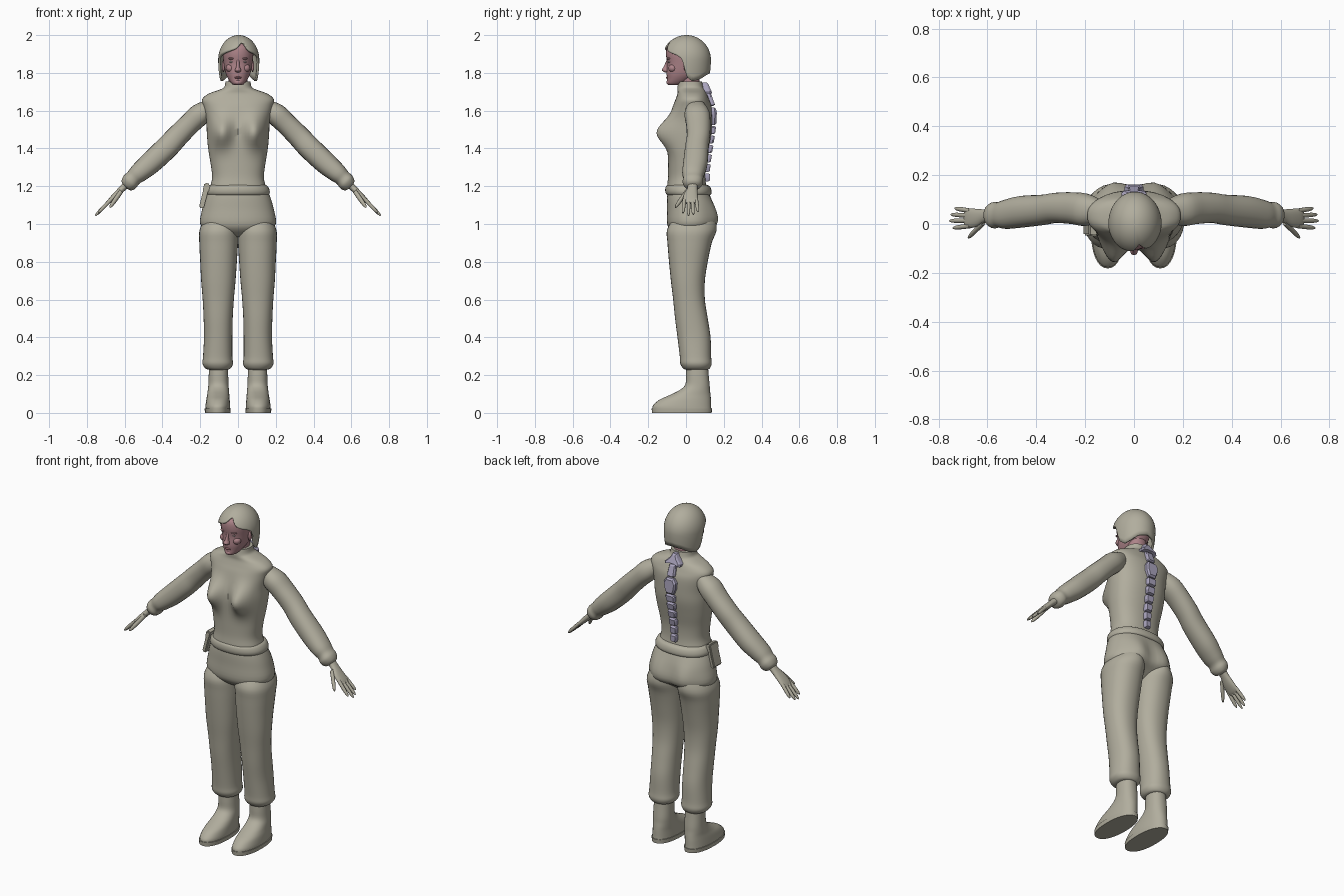
import bpy, bmesh, math
from mathutils import Vector, Matrix

if "Cube" in bpy.data.objects:
    bpy.data.objects.remove(bpy.data.objects["Cube"])


def material(name, rgb):
    m = bpy.data.materials.new(name)
    m.diffuse_color = (*rgb, 1)
    m.use_nodes = True
    m.node_tree.nodes["Principled BSDF"].inputs["Base Color"].default_value = m.diffuse_color
    return m


CLOTH = material("khaki_grey", (0.44, 0.42, 0.34))
SKIN = material("pink_skin", (0.42, 0.23, 0.25))
LIPS = material("dark_pink", (0.33, 0.14, 0.16))
EYES = material("pale_eye", (0.5, 0.42, 0.42))
METAL = material("lavender_grey", (0.40, 0.37, 0.51))


def finish(name, bm, mat, mirror=False, angle=50):
    bmesh.ops.recalc_face_normals(bm, faces=bm.faces)
    me = bpy.data.meshes.new(name)
    bm.to_mesh(me)
    bm.free()
    me.materials.append(mat)
    ob = bpy.data.objects.new(name, me)
    bpy.context.collection.objects.link(ob)
    if mirror:
        ob.modifiers.new("mirror", 'MIRROR').use_mirror_merge = False
    bpy.ops.object.select_all(action='DESELECT')
    ob.select_set(True)
    bpy.context.view_layer.objects.active = ob
    bpy.ops.object.shade_smooth_by_angle(angle=math.radians(angle))
    return ob


def smooth_rows(rows, sub):
    """Catmull-Rom interpolation between cross-section rows."""
    out = []
    for i in range(len(rows) - 1):
        a, b, c, d = (rows[max(0, min(len(rows) - 1, i + k))] for k in (-1, 0, 1, 2))
        for j in range(sub):
            t = j / sub
            out.append([0.5 * (2 * q + (r - p) * t + (2 * p - 5 * q + 4 * r - s) * t * t
                        + (3 * q - p - 3 * r + s) * t ** 3) for p, q, r, s in zip(a, b, c, d)])
    return out + [list(rows[-1])]


def skin_rings(bm, rings):
    n = len(rings[0])
    for a, b in zip(rings, rings[1:]):
        for i in range(n):
            bm.faces.new((a[i], a[(i + 1) % n], b[(i + 1) % n], b[i]))
    bm.faces.new(rings[0])
    bm.faces.new(rings[-1])


def add_loft(bm, rows, n=32, sub=4, power=0.9, shape=None):
    """Rows are (z, x0, x1, y0, y1) bounds of rounded sections."""
    rings = []
    for z, x0, x1, y0, y1 in smooth_rows(rows, sub):
        ring = []
        for i in range(n):
            a = math.tau * i / n
            c, s = math.cos(a), math.sin(a)
            p = Vector(((x0 + x1) / 2 + (x1 - x0) / 2 * math.copysign(abs(c) ** power, c),
                        (y0 + y1) / 2 + (y1 - y0) / 2 * math.copysign(abs(s) ** power, s), z))
            ring.append(bm.verts.new(shape(p) if shape else p))
        rings.append(ring)
    skin_rings(bm, rings)


def loft(name, rows, mat, mirror=False, **kw):
    bm = bmesh.new()
    add_loft(bm, rows, **kw)
    return finish(name, bm, mat, mirror)


def sym(rows):
    return [(z, -w, w, y0, y1) for z, w, y0, y1 in rows]


def ball(name, pos, size, mat, mirror=False):
    bm = bmesh.new()
    bmesh.ops.create_uvsphere(bm, u_segments=16, v_segments=10, radius=1,
                              matrix=Matrix.Translation(pos) @ Matrix.Diagonal((*size, 1)))
    return finish(name, bm, mat, mirror)


def bump(p, x, z, wx, wz):
    return math.exp(-((abs(p.x) - x) / wx) ** 2 - ((p.z - z) / wz) ** 2)


def bust(p):
    if p.y < 0:
        p.y -= 0.078 * bump(p, 0.088, 1.485, 0.055, 0.075) * min(1, -p.y / 0.05)
    return p


def seat(p):
    if p.y > 0.03:
        p.y += 0.026 * bump(p, 0.09, 1.04, 0.06, 0.085) * min(1, (p.y - 0.03) / 0.06)
    return p


# Clothing: top with high collar, trousers, rolled waistband
loft("top", sym([
    (1.17, .152, -.1, .117), (1.2, .146, -.1, .108), (1.25, .137, -.095, .102),
    (1.32, .145, -.095, .105), (1.4, .158, -.095, .12), (1.48, .165, -.09, .135),
    (1.55, .168, -.085, .138), (1.62, .183, -.07, .135), (1.66, .19, -.055, .122),
    (1.69, .155, -.045, .11), (1.71, .1, -.045, .1), (1.725, .073, -.045, .092),
    (1.755, .066, -.04, .085)]), CLOTH, n=64, power=0.85, shape=bust)
loft("waistband", sym([
    (1.15, .14, -.08, .1), (1.155, .163, -.102, .13), (1.175, .168, -.11, .135),
    (1.2, .157, -.106, .125), (1.21, .14, -.09, .1)]), CLOTH, n=48)
loft("hips", sym([
    (1.19, .15, -.095, .11), (1.14, .172, -.1, .13), (1.08, .189, -.1, .145),
    (1.0, .2, -.1, .152), (.96, .15, -.075, .11), (.93, .06, -.03, .07)]),
    CLOTH, n=48, shape=seat)
loft("trouser_leg", [
    (1.04, .015, .17, -.06, .12), (.97, .0, .203, -.1, .15), (.9, .0, .205, -.098, .135),
    (.8, .006, .2, -.09, .115), (.7, .013, .195, -.08, .1), (.6, .022, .187, -.068, .1),
    (.5, .028, .182, -.058, .115), (.4, .03, .18, -.045, .13), (.3, .03, .185, -.033, .133),
    (.26, .027, .188, -.03, .136), (.235, .04, .172, -.015, .125), (.228, .06, .15, 0, .11)],
    CLOTH, True, shape=seat)

# Boots with sole
loft("boot", [
    (.26, .055, .152, .002, .115), (.2, .052, .155, 0, .12), (.15, .05, .157, -.004, .125),
    (.12, .048, .16, -.035, .127), (.095, .046, .163, -.085, .13), (.07, .044, .168, -.14, .132),
    (.04, .042, .172, -.174, .133), (.02, .042, .173, -.178, .134)], CLOTH, True)
loft("sole", [(.024, .038, .177, -.182, .138), (0, .04, .175, -.18, .136)], CLOTH, True, sub=1)

# Arms are built straight down, then swung outwards
P0, D, U = Vector((.2, 0, 1.585)), Vector((.72, 0, -.694)), Vector((.694, 0, .72))


def swing(p):
    return P0 + D * p.z + U * p.x + Vector((0, p.y, 0))


loft("sleeve", [
    (-.07, -.05, .03, .01, .10), (0, -.06, .056, -.008, .125), (.08, -.058, .056, 0, .13),
    (.17, -.062, .056, .004, .128), (.25, -.068, .054, -.005, .12), (.37, -.065, .053, -.015, .115),
    (.45, -.053, .05, -.02, .1), (.49, -.044, .044, -.014, .09), (.52, -.048, .044, -.018, .09),
    (.545, -.04, .034, -.005, .078), (.555, -.02, .02, .01, .06)], CLOTH, True, n=24, shape=swing)

# Hands: palm, four fingers and thumb
bm = bmesh.new()
add_loft(bm, [(.54, -.02, .02, .01, .062), (.575, -.017, .017, .006, .06),
              (.62, -.017, .015, -.012, .062), (.665, -.013, .011, -.016, .064),
              (.685, -.007, .006, -.01, .058)], n=20, shape=swing)


def finger(a, b, r):
    a, b = Vector(a), Vector(b)
    rows = []
    for t, k in ((0, 1), (.5, 1), (.85, .8), (1, .3)):
        x, y, z = a.lerp(b, t)
        rows.append((z, x - r * k, x + r * k, y - r * k, y + r * k))
    add_loft(bm, rows, n=10, sub=2, power=1, shape=swing)


for y0, y1, tip in ((-.008, -.016, .755), (.014, .013, .775), (.034, .039, .768), (.054, .064, .745)):
    finger((0, y0, .655), (-.004, y1, tip), .0098)
finger((-.006, .005, .585), (-.026, -.056, .69), .012)
finish("hand", bm, CLOTH, True)

# Head, neck and face
loft("neck", sym([(1.70, .052, -.025, .075), (1.76, .05, -.03, .072), (1.82, .05, -.03, .075)]), SKIN)
loft("head", sym([
    (1.735, .02, -.088, -.04), (1.745, .035, -.1, -.005), (1.77, .053, -.1, .035),
    (1.80, .066, -.103, .075), (1.85, .076, -.1, .1), (1.9, .081, -.106, .11),
    (1.94, .074, -.098, .1), (1.97, .045, -.06, .07)]), SKIN)
loft("nose", sym([
    (1.803, .008, -.112, -.085), (1.808, .015, -.122, -.085), (1.817, .016, -.128, -.085),
    (1.835, .009, -.117, -.085), (1.87, .007, -.102, -.085)]), SKIN, n=12)
ball("eye", (.032, -.085, 1.858), (.013, .011, .006), EYES, True)
ball("brow", (.033, -.088, 1.876), (.019, .015, .006), SKIN, True)
ball("cheek", (.04, -.07, 1.825), (.025, .024, .022), SKIN, True)
ball("lips", (0, -.094, 1.775), (.02, .013, .007), LIPS)
ball("chin", (0, -.088, 1.75), (.022, .016, .014), SKIN)
ball("ear", (.077, .005, 1.835), (.009, .017, .03), SKIN, True)

# Hair: a dome whose lower edge height depends on the direction
EDGE = [(0, 1.935), (35, 1.915), (65, 1.895), (80, 1.875), (90, 1.78), (105, 1.755),
        (125, 1.765), (150, 1.79), (180, 1.80)]


def interp(table, t):
    for (a, p), (b, q) in zip(table, table[1:]):
        if t <= b:
            return p + (q - p) * (t - a) / (b - a)
    return table[-1][1]


bm = bmesh.new()
rings, N, M = [], 72, 18
for j in range(1, M + 1):
    ring = []
    for i in range(N):
        deg = (i + .5) * 360 / N
        off = (deg - 14 + 180) % 360 - 180  # parting lies to one side
        side = abs((deg + 180) % 360 - 180)
        low = interp(EDGE, side) + .035 * math.exp(-(off / 13) ** 2)
        rel = (low - 1.87) / (.13 if low > 1.87 else .26)
        phi = j / M * math.acos(rel)
        z = math.cos(phi)
        z = 1.87 + z * (.13 if z > 0 else .26)
        a = math.radians(deg)
        r = math.sin(phi) * (1 - .025 * math.exp(-(off / 5) ** 2))
        ring.append(bm.verts.new((.004 + .109 * r * math.sin(a), .002 - .13 * r * math.cos(a), z)))
    rings.append(ring)
skin_rings(bm, rings)
bm.faces.ensure_lookup_table()
bmesh.ops.delete(bm, geom=[bm.faces[-1]], context='FACES_ONLY')
hair = finish("hair", bm, CLOTH)
shell = hair.modifiers.new("thickness", 'SOLIDIFY')
shell.thickness, shell.offset = .012, -1

# Spine plates that follow the back
BACK = [(1.2, .104), (1.3, .105), (1.4, .12), (1.5, .136), (1.6, .137), (1.66, .123), (1.76, .088)]


def spine_plate(name, half, depth=.022):
    bm = bmesh.new()
    outline = half + [(-x, z) for x, z in reversed(half)]
    zm = sum(z for _, z in half) / len(half)
    rings = [[bm.verts.new((x * k, interp(BACK, z) + d, zm + (z - zm) * k)) for x, z in outline]
             for d, k in ((-.015, 1), (depth * .6, 1), (depth, .8))]
    skin_rings(bm, rings)
    finish(name, bm, METAL, angle=25)


spine_plate("spine_top", [(.012, 1.75), (.022, 1.73), (.052, 1.70), (.05, 1.688), (.018, 1.697)], .026)
spine_plate("spine_neck", [(.018, 1.692), (.02, 1.685), (.024, 1.63), (.018, 1.625)])
spine_plate("spine_shield", [(.024, 1.618), (.038, 1.595), (.036, 1.56), (.022, 1.525)], .026)
for k in range(6):
    z, w = 1.518 - k * .05, .03 - k * .0022
    spine_plate("spine_plate", [(w * .85, z), (w, z - .008), (w * .9, z - .036), (w * .75, z - .042)])

# Hip pouch with flap, hanging from the waistband
for name, size, dz, dx in (("pouch", (.026, .075, .135), 0, 0), ("pouch_flap", (.032, .08, .045), .045, 0)):
    bm = bmesh.new()
    place = Matrix.Translation((-.178, -.01, 1.15)) @ Matrix.Rotation(.25, 4, 'Y')
    bmesh.ops.create_cube(bm, size=1, matrix=place @ Matrix.Translation((dx, 0, dz)) @ Matrix.Diagonal((*size, 1)))
    bmesh.ops.bevel(bm, geom=bm.edges[:], offset=.006, segments=2, affect='EDGES')
    finish(name, bm, CLOTH)
